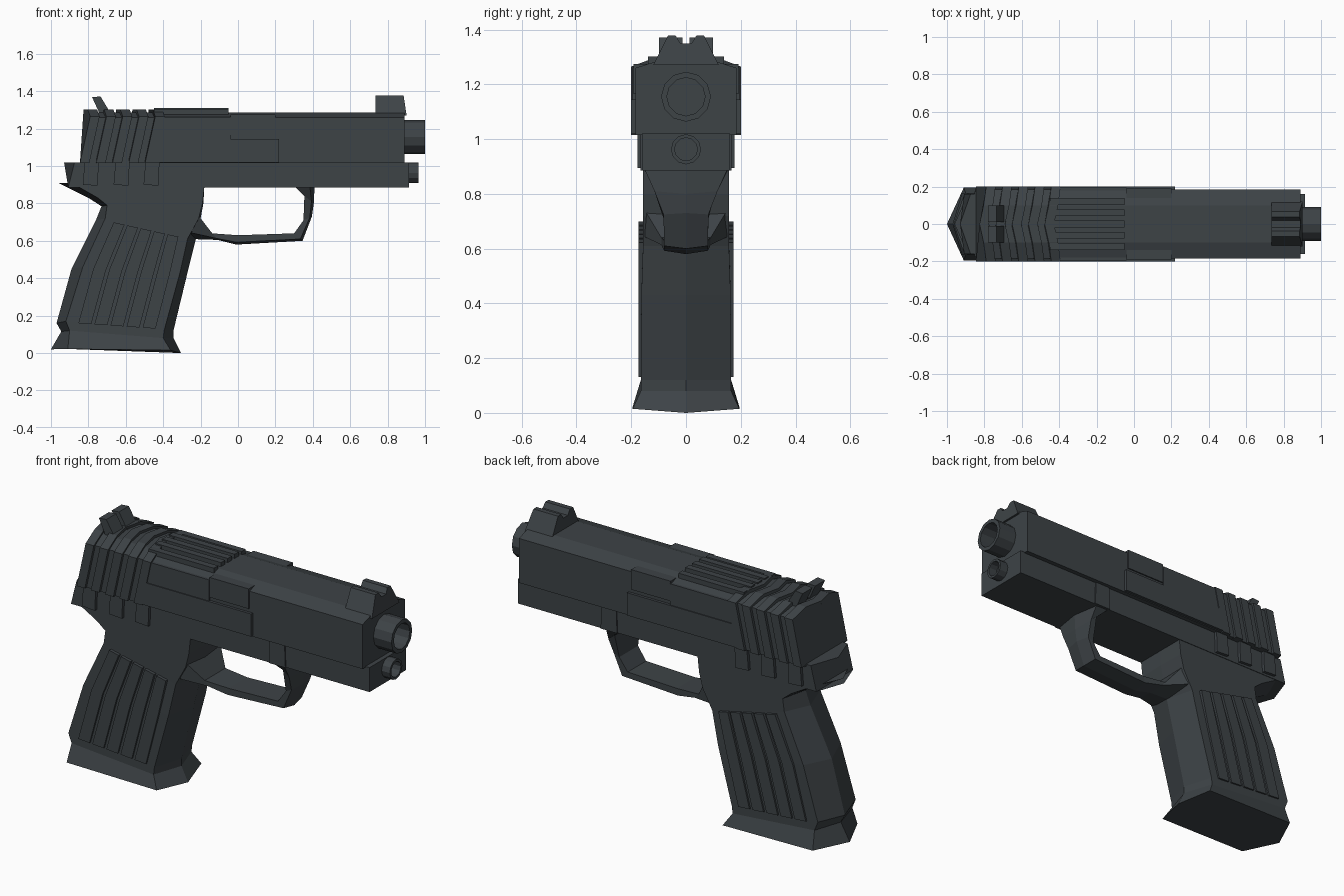
import bpy, bmesh, math

if "Cube" in bpy.data.objects:
    bpy.data.objects.remove(bpy.data.objects["Cube"])

mat = bpy.data.materials.new("dark_metal")
mat.diffuse_color = (0.047, 0.056, 0.062, 1)
mat.use_nodes = True
mat.node_tree.nodes["Principled BSDF"].inputs["Base Color"].default_value = mat.diffuse_color


def loft(name, rings, cap_start=True):
    """Skin a list of equal-length closed rings and cap the ends."""
    bm = bmesh.new()
    vr = [[bm.verts.new(p) for p in r] for r in rings]
    n = len(vr[0])
    for a, b in zip(vr, vr[1:]):
        for i in range(n):
            j = (i + 1) % n
            bm.faces.new((a[i], a[j], b[j], b[i]))
    if cap_start:
        bm.faces.new(vr[0])
    bm.faces.new(vr[-1])
    bmesh.ops.remove_doubles(bm, verts=bm.verts, dist=1e-5)
    bmesh.ops.recalc_face_normals(bm, faces=bm.faces)
    me = bpy.data.meshes.new(name)
    bm.to_mesh(me)
    bm.free()
    me.materials.append(mat)
    ob = bpy.data.objects.new(name, me)
    bpy.context.collection.objects.link(ob)
    return ob


def prism(name, profile, y0, y1):
    """Extrude an x-z profile across y, on both sides of the model."""
    for s, side in ((1, "left"), (-1, "right")):
        loft(f"{name}_{side}", [[(x, s * y, z) for x, z in profile] for y in (y0, y1)])


def box_profile(x0, x1, z0, z1):
    return [(x0, z0), (x1, z0), (x1, z1), (x0, z1)]


def both(half):
    """Mirror a half section (y, z) into a closed ring."""
    return half + [(-y, z) for y, z in reversed(half) if y > 0]


def band(name, section, ends):
    """Run a y-z section along x; each end is (x, lean, chevron)."""
    loft(name, [[(x + lean * (z - 1.02) + k * abs(y), y, z) for y, z in section]
                for x, lean, k in ends])


def slide_section(w, shoulder, top):
    return both([(0, 1.015), (w, 1.015), (w, shoulder), (0.1, top), (0, top)])


# Slide with a leaning, V-shaped back
band("slide", slide_section(0.185, 1.26, 1.287), [(-0.885, 0.22, 0.28), (0.89, 0, 0)])
# Rear gripping ridges
for i in range(5):
    x = -0.888 + i * 0.087
    band(f"slide_ridge_{i}", slide_section(0.2, 1.265, 1.303),
         [(x, 0.22, 0.22), (x + 0.05, 0.22, 0.22)])
# Raised side plates and port covers
prism("side_plate", box_profile(-0.46, 0.22, 1.02, 1.145), 0.17, 0.2)
prism("upper_plate", box_profile(-0.43, -0.04, 1.14, 1.262), 0.17, 0.195)
prism("port_cover", box_profile(-0.04, 0.2, 1.165, 1.275), 0.1, 0.192)
# Ribs along the top
for i in range(-2, 3):
    y, top = i * 0.06, (1.31 if abs(i) < 2 else 1.302)
    loft(f"top_rib_{i + 2}", [[(x, y - 0.018, 1.26), (x, y + 0.018, 1.26),
                              (x, y + 0.018, top), (x, y - 0.018, top)] for x in (-0.45, -0.05)])

# Frame under the slide
band("frame", both([(0, 0.885), (0.16, 0.885), (0.16, 1.02), (0, 1.02)]),
     [(-0.93, 0.25, 0.35), (0.915, 0, 0)])
for i, x in enumerate((-0.83, -0.665, -0.505)):
    prism(f"frame_band_{i}", [(x, 0.9), (x + 0.08, 0.895), (x + 0.085, 1.02), (x + 0.01, 1.02)], 0.14, 0.177)
prism("guard_mount", [(0.305, 0.885), (0.405, 0.885), (0.4, 1.018), (0.31, 1.018)], 0.14, 0.166)

# Grip: back centre, back side, front side, front centre, half width
grip = [
    ((-.96, .91), (-.89, .91), (-.18, .89), (-.18, .89), .157),
    ((-.80, .83), (-.75, .83), (-.19, .80), (-.185, .80), .157),
    ((-.73, .785), (-.70, .79), (-.21, .72), (-.2, .72), .157),
    ((-.76, .71), (-.71, .72), (-.27, .61), (-.225, .61), .157),
    ((-.89, .45), (-.83, .46), (-.31, .43), (-.27, .43), .163),
    ((-.97, .16), (-.92, .17), (-.395, .12), (-.345, .12), .165),
    ((-.945, .115), (-.90, .12), (-.40, .08), (-.345, .08), .165),
    ((-1.0, .02), (-.91, .022), (-.36, .015), (-.305, 0), .195),
]
loft("grip", [[(b[0], 0, b[1]), (bs[0], w, bs[1]), (fs[0], w, fs[1]),
               (f[0], 0, f[1]), (fs[0], -w, fs[1]), (bs[0], -w, bs[1])]
              for b, bs, fs, f, w in grip])

# Grip strips, following the bend of the handle
rows = [((-.67, .70), (-.31, .62)), ((-.78, .45), (-.355, .42)), ((-.86, .16), (-.43, .13))]
def along(row, t):
    (x0, z0), (x1, z1) = row
    return (x0 + (x1 - x0) * t, z0 + (z1 - z0) * t)
for i in range(5):
    t0, t1 = i / 5 + 0.015, (i + 1) / 5 - 0.025
    prism(f"grip_strip_{i}", [along(r, t0) for r in rows] + [along(r, t1) for r in rows[::-1]], 0.15, 0.174)

# Trigger guard: outer point, inner point, half width
guard = [
    ((.41, .90), (.305, .89), .155), ((.405, .80), (.355, .84), .115),
    ((.395, .73), (.35, .71), .082), ((.345, .60), (.30, .64), .08),
    ((-.01, .58), (0, .63), .08), ((-.11, .605), (-.14, .64), .09),
    ((-.26, .61), (-.215, .74), .15),
]
rings = []
for (ox, oz), (ix, iz), w in guard:
    sx, sz = ox + (ix - ox) * 0.25, oz + (iz - oz) * 0.25
    rings.append([(ix, -w, iz), (ix, w, iz), (sx, w, sz), (ox, 0, oz), (sx, -w, sz)])
loft("trigger_guard", rings)

# Hollow barrel and rod ends
def tube(name, x0, x1, z, r, inner):
    loft(name, [[(x, q * math.sin(a * math.pi / 6), z + q * math.cos(a * math.pi / 6)) for a in range(12)]
                for x, q in ((x0, r), (x1, r), (x1, inner), (x0 + 0.02, inner))], False)
tube("barrel", 0.86, 1.0, 1.155, 0.091, 0.07)
tube("rod", 0.89, 0.965, 0.963, 0.055, 0.042)

# Front sight with a channel, and the two-post rear sight
sight = both([(0, 1.27), (0.12, 1.27), (0.095, 1.32), (0.066, 1.378), (0.038, 1.378), (0.02, 1.35), (0, 1.35)])
loft("front_sight", [[(x + lean * (z - 1.28), y, z) for y, z in sight] for x, lean in ((0.735, 0), (0.9, -0.15))])
prism("rear_sight", [(-.74, 1.28), (-.78, 1.368), (-.735, 1.372), (-.68, 1.28)], 0.012, 0.098)
